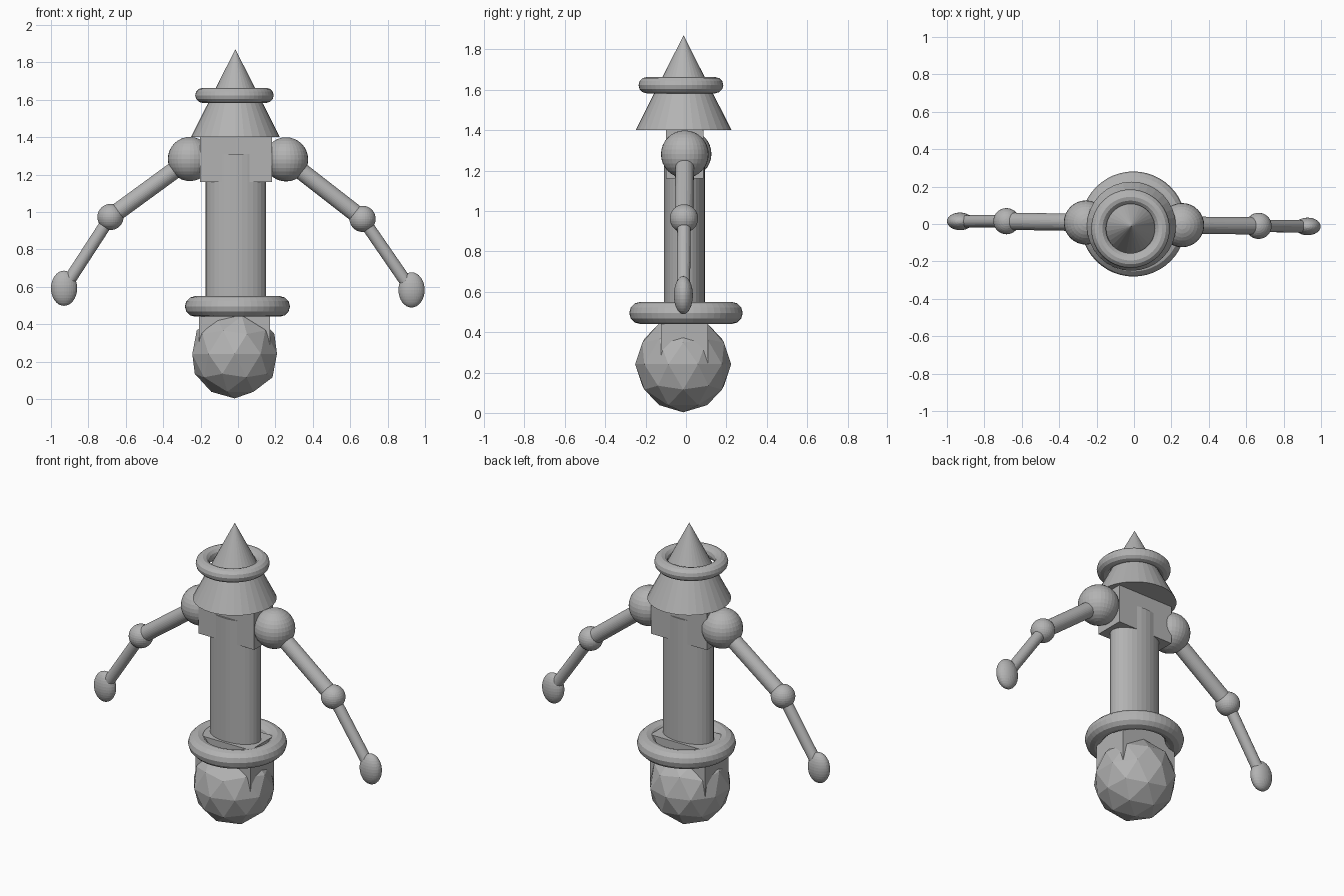
import bpy
from mathutils import Vector

if "Cube" in bpy.data.objects:
    bpy.data.objects.remove(bpy.data.objects["Cube"])

grey = bpy.data.materials.new("plain_grey")
grey.diffuse_color = (0.45, 0.45, 0.45, 1)
grey.use_nodes = True
grey.node_tree.nodes["Principled BSDF"].inputs["Base Color"].default_value = grey.diffuse_color


def finish(name, scale=(1, 1, 1)):
    ob = bpy.context.object
    ob.name = name
    ob.scale = scale
    ob.data.materials.append(grey)
    return ob


def box(name, loc, size):
    bpy.ops.mesh.primitive_cube_add(size=1, location=loc)
    return finish(name, size)


def ball(name, loc, radii):
    bpy.ops.mesh.primitive_uv_sphere_add(segments=32, ring_count=16, radius=1, location=loc)
    return finish(name, radii)


def ring(name, loc, major, minor):
    bpy.ops.mesh.primitive_torus_add(location=loc, major_radius=major, minor_radius=minor,
                                     major_segments=48, minor_segments=12)
    return finish(name)


def rod(name, a, b, radius):
    a, b = Vector(a), Vector(b)
    d = b - a
    bpy.ops.mesh.primitive_cylinder_add(vertices=32, radius=radius, depth=d.length,
                                        location=(a + b) / 2,
                                        rotation=d.to_track_quat('Z', 'Y').to_euler())
    return finish(name)


# Faceted base ball, hip block and waist ring
bpy.ops.mesh.primitive_ico_sphere_add(subdivisions=2, radius=0.238, location=(-0.018, -0.014, 0.241))
finish("base_ball")
box("hip_block", (-0.018, -0.008, 0.39), (0.38, 0.233, 0.30))
ring("waist_ring", (-0.003, 0, 0.495), 0.226, 0.055)

# Oval column and shoulder block
bpy.ops.mesh.primitive_cylinder_add(vertices=32, radius=1, depth=1, location=(-0.011, -0.008, 0.91))
finish("torso_column", (0.162, 0.102, 0.80))
box("shoulder_block", (-0.012, -0.006, 1.28), (0.385, 0.185, 0.24))

# Pointed hat with its ring
bpy.ops.mesh.primitive_cone_add(vertices=32, radius1=0.238, radius2=0, depth=0.47,
                                location=(-0.014, -0.012, 1.635))
finish("hat_cone")
ring("hat_ring", (-0.019, -0.025, 1.623), 0.17, 0.04)

# Arms: shoulder, elbow and hand positions for each side
arms = {
    "left": ((-0.257, 0.008, 1.283), (-0.682, 0.015, 0.973), (-0.93, 0.014, 0.592)),
    "right": ((0.257, -0.006, 1.281), (0.666, -0.010, 0.963), (0.928, -0.013, 0.583)),
}
for side, (shoulder, elbow, hand) in arms.items():
    ball(side + "_shoulder", shoulder, (0.118,) * 3)
    rod(side + "_upper_arm", shoulder, elbow, 0.046)
    ball(side + "_elbow", elbow, (0.07,) * 3)
    rod(side + "_forearm", elbow, hand, 0.033)
    ball(side + "_hand", hand, (0.07, 0.047, 0.094))
